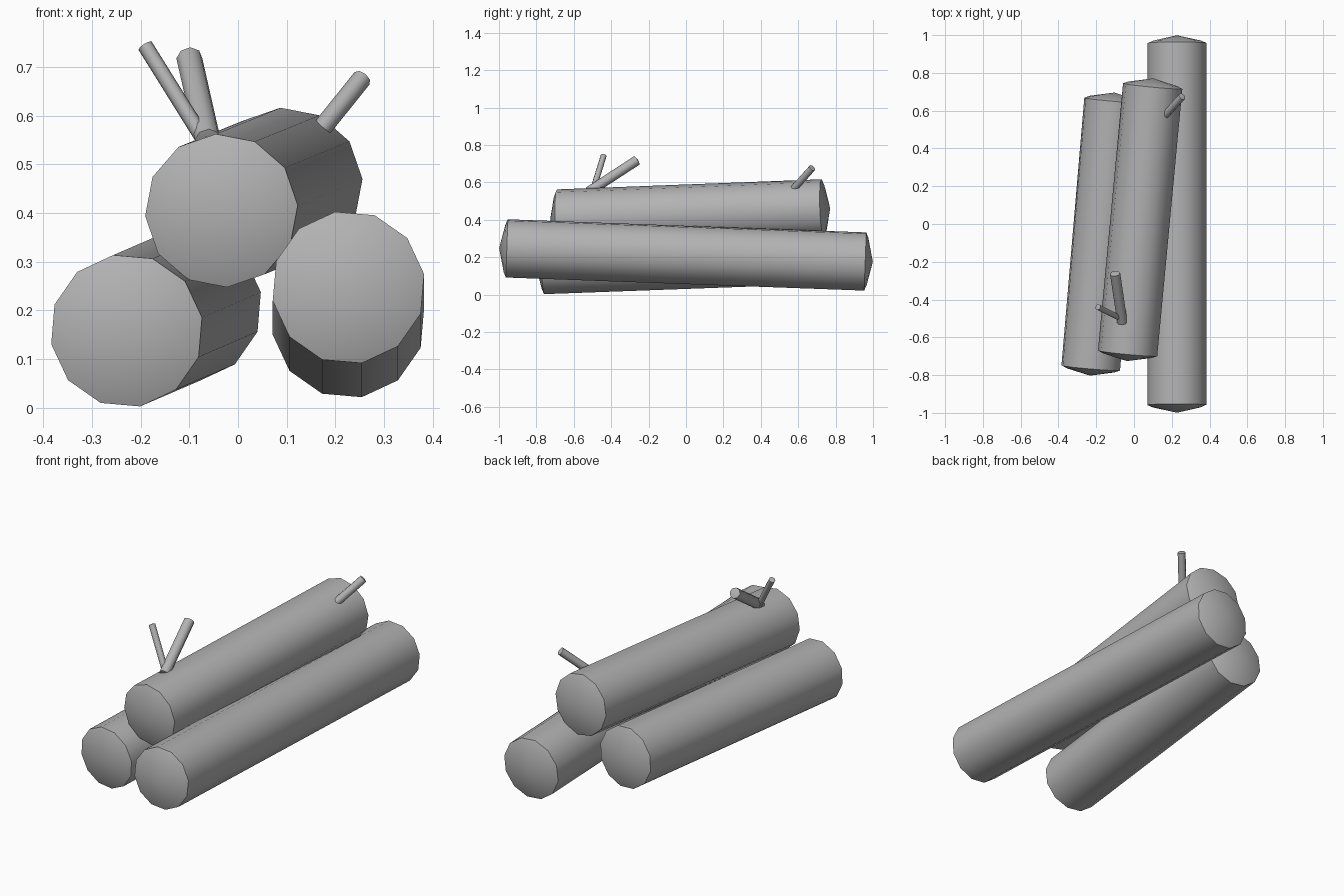
import bpy
import bmesh
from math import cos, sin, radians, tau
from mathutils import Vector

cube = bpy.data.objects.get("Cube")
if cube:
    bpy.data.objects.remove(cube, do_unlink=True)

# One plain grey for all the wood
wood = bpy.data.materials.new("grey_wood")
wood.use_nodes = True
GREY = (0.45, 0.45, 0.45, 1)
wood.diffuse_color = GREY
wood.node_tree.nodes["Principled BSDF"].inputs["Base Color"].default_value = GREY


def make_rod(name, start, end, rings, sides, phase, tip):
    """Rod from start to end; rings are (radius, distance past the rim), tip is the cap height."""
    start, end = Vector(start), Vector(end)
    axis = (end - start).normalized()
    # Cross-section frame: for logs, side is close to +x and up close to +z
    ref = Vector((0, 0, 1)) if abs(axis.y) > 0.8 else Vector((0, 1, 0))
    side = axis.cross(ref).normalized()
    up = side.cross(axis)
    bm = bmesh.new()

    def ring(centre, radius):
        angles = [radians(phase) + tau * i / sides for i in range(sides)]
        return [bm.verts.new(centre + radius * (side * cos(a) + up * sin(a))) for a in angles]

    loops = [ring(start - axis * d, r) for r, d in reversed(rings)]
    loops += [ring(end + axis * d, r) for r, d in rings]
    for a, b in zip(loops, loops[1:]):
        for i in range(sides):
            j = (i + 1) % sides
            bm.faces.new((a[i], a[j], b[j], b[i]))
    # Shallow pointed caps
    for loop, point in ((loops[0], start - axis * tip), (loops[-1], end + axis * tip)):
        apex = bm.verts.new(point)
        for i in range(sides):
            bm.faces.new((loop[i], loop[(i + 1) % sides], apex))
    bmesh.ops.recalc_face_normals(bm, faces=bm.faces)
    mesh = bpy.data.meshes.new(name)
    bm.to_mesh(mesh)
    bm.free()
    mesh.materials.append(wood)
    obj = bpy.data.objects.new(name, mesh)
    bpy.context.collection.objects.link(obj)
    bpy.ops.object.select_all(action="DESELECT")
    obj.select_set(True)
    bpy.context.view_layer.objects.active = obj
    bpy.ops.object.shade_smooth_by_angle(angle=radians(50))


# Logs: twelve-sided, with a slightly bevelled rim
LOG = [(0.158, 0), (0.13, 0.012)]
make_rod("left_log", (0.227, -0.958, 0.247), (0.227, 0.958, 0.177), LOG, 12, 10, 0.041)
make_rod("right_log", (-0.229, -0.762, 0.158), (-0.108, 0.655, 0.21), LOG, 12, 10, 0.041)
make_rod("top_log", (-0.034, -0.685, 0.405), (0.099, 0.73, 0.459), LOG, 12, 4, 0.041)

# Twigs growing from the top log
make_rod("front_twig_thick", (-0.062, -0.52, 0.55), (-0.1, -0.262, 0.718), [(0.027, 0)], 8, 0, 0.006)
make_rod("front_twig_thin", (-0.07, -0.5, 0.55), (-0.191, -0.44, 0.744), [(0.016, 0)], 8, 0, 0.003)
make_rod("back_twig", (0.165, 0.575, 0.565), (0.255, 0.675, 0.677), [(0.02, 0)], 8, 0, 0.004)
